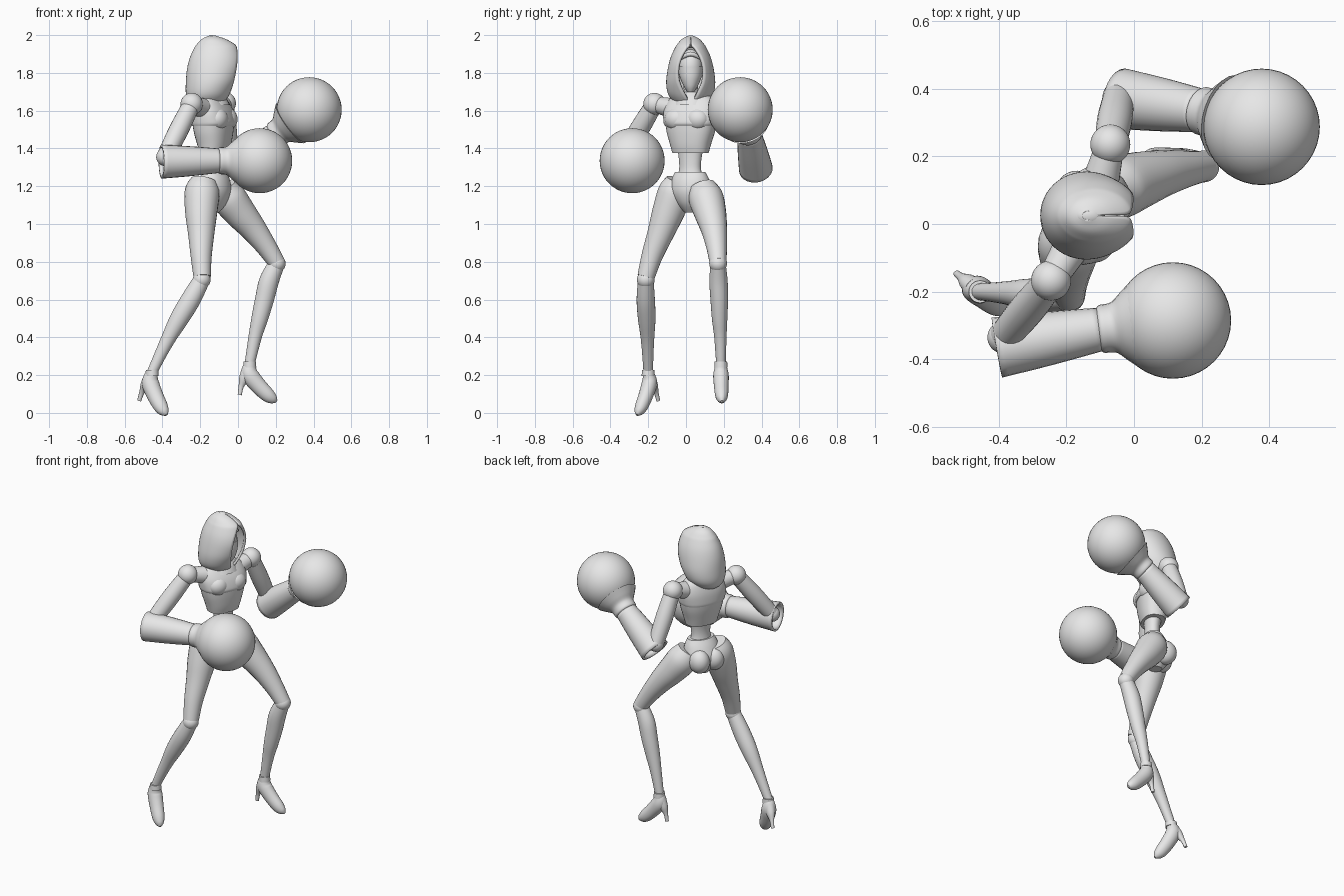
import bpy, bmesh, math
from mathutils import Vector, Matrix

cube = bpy.data.objects.get("Cube")
if cube:
    bpy.data.objects.remove(cube)

grey = bpy.data.materials.new("plain_grey")
grey.use_nodes = True
grey.diffuse_color = (0.8, 0.8, 0.8, 1)
grey.node_tree.nodes["Principled BSDF"].inputs["Base Color"].default_value = (0.8, 0.8, 0.8, 1)


def finish(name, bm, sharp=40):
    """Turn a bmesh into a smooth object with crisp edges."""
    bmesh.ops.recalc_face_normals(bm, faces=bm.faces)
    mesh = bpy.data.meshes.new(name)
    bm.to_mesh(mesh)
    bm.free()
    mesh.materials.append(grey)
    for p in mesh.polygons:
        p.use_smooth = True
    mesh.set_sharp_from_angle(angle=math.radians(sharp))
    obj = bpy.data.objects.new(name, mesh)
    bpy.context.collection.objects.link(obj)
    return obj


def spline(points, steps=5):
    """Smooth a row of tuples with a Catmull-Rom curve."""
    pts = [Vector(p) for p in points]
    out = []
    for i in range(len(pts) - 1):
        a, b, c, d = pts[max(i - 1, 0)], pts[i], pts[i + 1], pts[min(i + 2, len(pts) - 1)]
        for k in range(steps):
            t = k / steps
            out.append(0.5 * (2 * b + (c - a) * t + (2 * a - 5 * b + 4 * c - d) * t * t
                              + (3 * b - a - 3 * c + d) * t ** 3))
    return out + [pts[-1]]


def skin(name, rings, wrap=True, caps=True, sharp=40):
    """Join rows of points with quads."""
    bm = bmesh.new()
    rows = [[bm.verts.new(p) for p in ring] for ring in rings]
    n = len(rows[0])
    for a, b in zip(rows, rows[1:]):
        for i in range(n if wrap else n - 1):
            j = (i + 1) % n
            bm.faces.new((a[i], a[j], b[j], b[i]))
    if caps:
        bm.faces.new(rows[0])
        bm.faces.new(rows[-1])
    return finish(name, bm, sharp)


def limb(name, points, flat=1.0, caps=True, segs=24, steps=5):
    """Round tube through (x, y, z, radius) points."""
    path = [Vector(p) for p in points] if steps == 1 else None
    path = path or spline([Vector(p) for p in points], steps)
    pos = [p.to_3d() for p in path]
    tan = [(pos[min(i + 1, len(pos) - 1)] - pos[max(i - 1, 0)]).normalized() for i in range(len(pos))]
    side = tan[0].cross(Vector((0, 1, 0))).normalized()
    rings = []
    for i, (p, t) in enumerate(zip(pos, tan)):
        if i:
            side = tan[i - 1].rotation_difference(t) @ side
        other = t.cross(side)
        rings.append([p + path[i][3] * (side * math.cos(a) + other * flat * math.sin(a))
                      for a in (math.tau * k / segs for k in range(segs))])
    return skin(name, rings, caps=caps)


# Body frame: the trunk is turned towards the front
TRUNK = Matrix.Translation((-0.14, 0.03, 0)) @ Matrix.Rotation(math.radians(-24), 4, "Z")
HEAD = Matrix.Translation((-0.14, 0.025, 0))


def stack(name, levels, frame=TRUNK, segs=32, power=1.0):
    """Upright form through (height, forward shift, half depth, half width) levels."""
    rings = []
    for z, shift, depth, width in spline(levels):
        ring = []
        for k in range(segs):
            a = math.tau * k / segs
            c, s = math.cos(a), math.sin(a)
            ring.append(frame @ Vector((shift + depth * math.copysign(abs(c) ** power, c),
                                        width * math.copysign(abs(s) ** power, s), z)))
        rings.append(ring)
    return skin(name, rings)


def ball(name, centre, size, frame=Matrix()):
    bm = bmesh.new()
    size = size if isinstance(size, tuple) else (size,) * 3
    bmesh.ops.create_uvsphere(bm, u_segments=40, v_segments=24, radius=1,
                              matrix=frame @ Matrix.Translation(centre) @ Matrix.Diagonal((*size, 1)))
    return finish(name, bm)


def thicken(obj, amount):
    mod = obj.modifiers.new("thickness", "SOLIDIFY")
    mod.thickness = amount
    mod.offset = -1


# Trunk
stack("jacket_upper", [(1.52, 0.01, 0.1, 0.14), (1.54, 0.012, 0.105, 0.147), (1.6, 0.005, 0.095, 0.15),
                       (1.66, -0.005, 0.07, 0.125), (1.7, -0.01, 0.045, 0.06)], power=0.85)
stack("jacket_lower", [(1.375, 0.015, 0.068, 0.098), (1.42, 0.015, 0.08, 0.11),
                       (1.48, 0.012, 0.092, 0.128), (1.53, 0.01, 0.098, 0.138)], power=0.85)
stack("waist", [(1.42, 0.015, 0.055, 0.075), (1.34, 0.02, 0.045, 0.062), (1.28, 0.02, 0.046, 0.062),
                (1.22, 0.02, 0.06, 0.085)])
stack("pelvis", [(1.275, 0.02, 0.055, 0.085), (1.23, 0.015, 0.08, 0.105), (1.17, 0.005, 0.095, 0.112),
                 (1.11, 0, 0.08, 0.08), (1.06, 0, 0.04, 0.035)])
stack("neck", [(1.66, 0, 0.045, 0.05), (1.71, 0.01, 0.036, 0.038), (1.78, 0.02, 0.04, 0.04)])
stack("collar", [(1.63, 0.005, 0.09, 0.1), (1.67, 0, 0.075, 0.085), (1.7, 0, 0.05, 0.05)])
for label, s in (("left", 1), ("right", -1)):
    ball(label + "_bust", (0.062, s * 0.06, 1.555), (0.055, 0.065, 0.06), TRUNK)
    ball(label + "_buttock", (-0.045, s * 0.05, 1.15), (0.07, 0.062, 0.075), TRUNK)

# Hood: open arcs running round the back of the head
# (height, back, front, half width, half opening)
HOOD = [(1.625, -0.1, 0.05, 0.065, 0.006), (1.65, -0.125, 0.075, 0.095, 0.014),
        (1.69, -0.136, 0.1, 0.121, 0.036), (1.75, -0.136, 0.12, 0.13, 0.064),
        (1.82, -0.13, 0.132, 0.122, 0.07), (1.88, -0.115, 0.138, 0.107, 0.055),
        (1.93, -0.092, 0.137, 0.085, 0.024), (1.952, -0.078, 0.125, 0.071, 0.004),
        (1.98, -0.05, 0.075, 0.046, 0.002), (1.997, -0.012, 0.02, 0.012, 0.001)]
arcs = []
for z, back, front, width, gap in spline(HOOD, 4):
    a0 = math.asin(min(0.95, max(gap, 0) / width))
    mid = (back + front / math.cos(a0) * 0.98) / 2
    depth = mid - back
    arcs.append([HEAD @ Vector((mid + depth * math.cos(a), width * math.sin(a), z))
                 for a in (a0 + (math.tau - 2 * a0) * k / 40 for k in range(41))])
thicken(skin("hood", arcs, wrap=False, caps=False), 0.014)
ball("hood_crown", (0.005, 0, 1.965), (0.05, 0.035, 0.034), HEAD)

# Face with a mask over the lower half
ball("face", (0.035, 0, 1.83), (0.07, 0.062, 0.095), HEAD)
stack("mask", [(1.7, 0.055, 0.025, 0.018), (1.73, 0.05, 0.047, 0.037), (1.78, 0.043, 0.066, 0.058),
               (1.835, 0.037, 0.074, 0.066)], HEAD)
limb("brow", [(-0.065, -0.035, 1.875, 0.01), (-0.038, 0.025, 1.9, 0.012), (-0.065, 0.085, 1.875, 0.01)])


def arm(label, root, shoulder, elbow, sleeve, wrist, glove):
    """Shoulder ball, upper arm, open flared sleeve, cuff and round glove."""
    shoulder, elbow, sleeve, wrist, glove = map(Vector, (shoulder, elbow, sleeve, wrist, glove))
    limb(label + "_collarbone", [(*(TRUNK @ Vector(root)), 0.055), (*shoulder, 0.042)])
    ball(label + "_shoulder", shoulder, 0.059)
    middle = shoulder.lerp(elbow, 0.5)
    limb(label + "_upper_arm", [(*shoulder, 0.046), (*middle, 0.052), (*elbow, 0.046)])
    ball(label + "_elbow", elbow, 0.048)
    thicken(limb(label + "_sleeve", [(*sleeve, 0.09), (*sleeve.lerp(wrist, 0.5), 0.079), (*wrist, 0.064)],
                 caps=False), 0.014)
    limb(label + "_forearm", [(*elbow, 0.045), (*sleeve.lerp(wrist, 0.4), 0.05), (*wrist, 0.05)])
    along = (glove - wrist).normalized()
    cuff = [(0, 0.062), (0.01, 0.071), (0.045, 0.075), (0.075, 0.1), (0.11, 0.13)]
    limb(label + "_cuff", [(*(wrist + along * (d - 0.01)), r) for d, r in cuff])
    ball(label + "_glove", glove, 0.172)


arm("left", (0, 0.1, 1.61), (-0.07, 0.235, 1.64), (-0.045, 0.375, 1.34),
    (-0.035, 0.37, 1.29), (0.2, 0.335, 1.475), (0.377, 0.287, 1.605))
arm("right", (0, -0.1, 1.61), (-0.245, -0.167, 1.635), (-0.385, -0.335, 1.355),
    (-0.405, -0.365, 1.33), (-0.095, -0.31, 1.335), (0.115, -0.285, 1.335))


def leg(label, thigh, shin, heading, pitch):
    """Thigh, knee, calf and a high-heeled shoe hung from the ankle."""
    limb(label + "_thigh", thigh)
    knee = Vector(shin[0][:3])
    ball(label + "_knee", knee, 0.047)
    limb(label + "_calf", shin, flat=0.93)
    x, y, z, r = shin[-1]
    limb(label + "_ankle_band", [(x, y, z + 0.012, r + 0.006), (x, y, z - 0.02, r + 0.008)])
    turn = (Matrix.Translation((x, y, z)) @ Matrix.Rotation(math.radians(heading), 4, "Z")
            @ Matrix.Rotation(math.radians(pitch), 4, "Y"))
    shoe = [(0, 0, 0.03), (0, -0.055, 0.045), (0.045, -0.115, 0.043), (0.095, -0.165, 0.038),
            (0.125, -0.188, 0.026), (0.142, -0.2, 0.008)]
    spike = [(-0.01, -0.035, 0.034), (-0.03, -0.08, 0.027), (-0.045, -0.12, 0.014), (-0.053, -0.165, 0.011)]
    for part, rows in (("shoe", shoe), ("heel", spike)):
        limb(label + "_" + part, [(*(turn @ Vector((f, 0, u))), rad) for f, u, rad in rows], flat=0.9)


leg("left",
    [(-0.08, 0.085, 1.2, 0.07), (-0.05, 0.105, 1.14, 0.092), (0.01, 0.128, 1.06, 0.085),
     (0.08, 0.148, 0.975, 0.07), (0.15, 0.162, 0.88, 0.055), (0.205, 0.17, 0.795, 0.045)],
    [(0.205, 0.17, 0.79, 0.043), (0.165, 0.172, 0.7, 0.052), (0.14, 0.176, 0.6, 0.05),
     (0.115, 0.178, 0.5, 0.044), (0.09, 0.182, 0.4, 0.035), (0.062, 0.185, 0.26, 0.027)], 2, 0)
leg("right",
    [(-0.18, -0.035, 1.23, 0.07), (-0.19, -0.055, 1.17, 0.092), (-0.195, -0.095, 1.06, 0.085),
     (-0.195, -0.135, 0.95, 0.07), (-0.195, -0.18, 0.83, 0.056), (-0.19, -0.212, 0.72, 0.046)],
    [(-0.192, -0.213, 0.705, 0.044), (-0.25, -0.213, 0.6, 0.052), (-0.31, -0.208, 0.5, 0.05),
     (-0.365, -0.204, 0.4, 0.039), (-0.41, -0.202, 0.31, 0.032), (-0.455, -0.2, 0.215, 0.027)], -38, 12)
